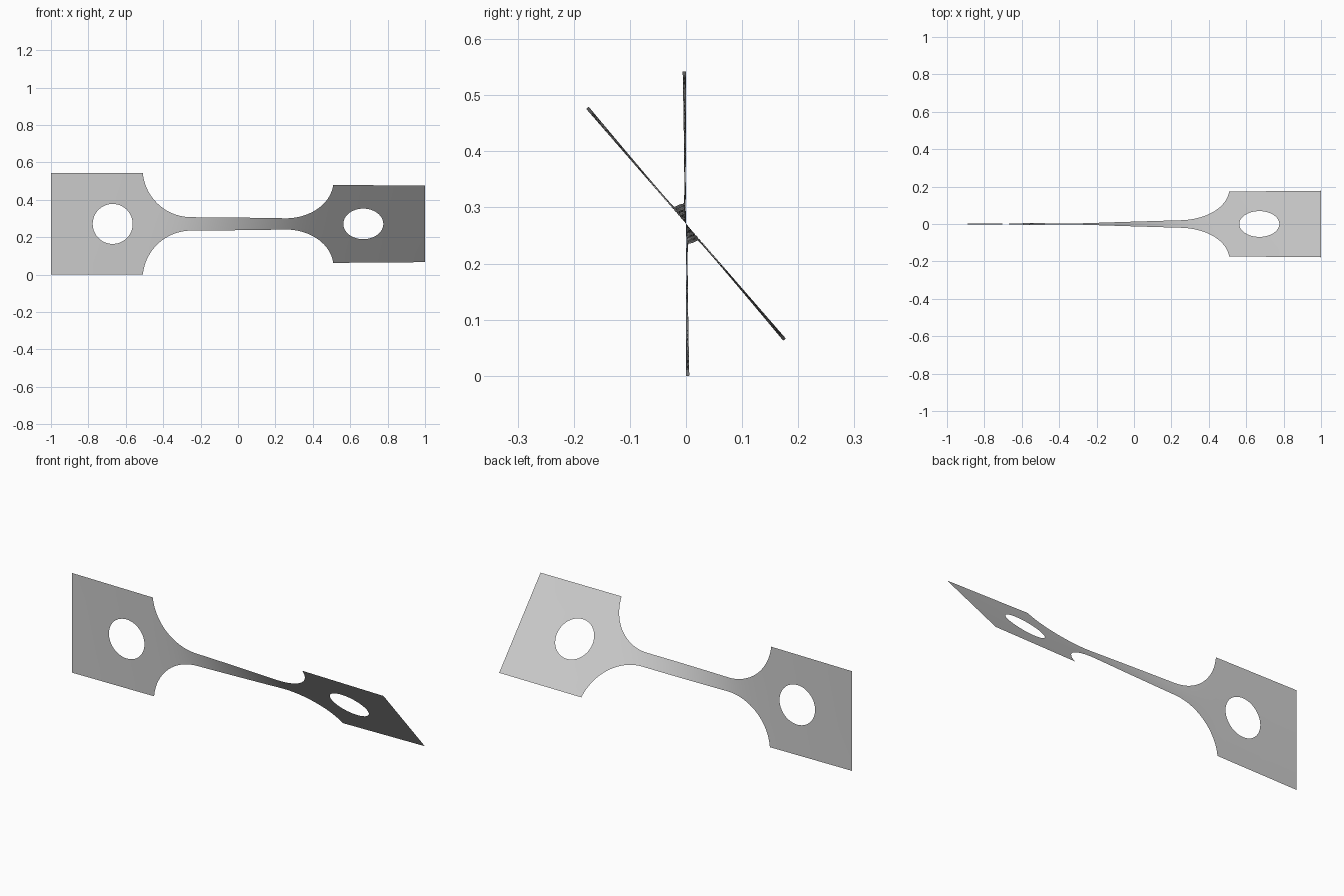
import bpy
import bmesh
from math import sin, cos, pi, sqrt, radians

cube = bpy.data.objects.get("Cube")
if cube:
    bpy.data.objects.remove(cube)

HALF = 0.271        # half height of the end tabs
NECK = 0.036        # half height of the neck
FILLET_X, FILLET_R = 0.25, 0.26
HOLE_X, HOLE_R = 0.67, 0.107
TWIST = radians(41)
ROWS = 4


def half_width(x):
    d = abs(x) - FILLET_X
    if d <= 0:
        return NECK
    if d >= FILLET_R:
        return HALF
    return min(HALF, NECK + FILLET_R - sqrt(FILLET_R ** 2 - d * d))


def hole_height(x):
    d = abs(x) - HOLE_X
    return sqrt(max(0, HOLE_R ** 2 - d * d))


# Stations along the strip: neck, fillet, tab and round hole, then mirrored
side = [FILLET_X * i / 12 for i in range(1, 13)]
fillet_end = FILLET_X + sqrt(FILLET_R ** 2 - (NECK + FILLET_R - HALF) ** 2)
reach = fillet_end - FILLET_X
side += [FILLET_X + reach * sin(pi / 2 * i / 20) for i in range(1, 21)]
side += [HOLE_X - HOLE_R * cos(pi * i / 24) for i in range(25)]
side += [0.85, 0.92, 1.0]
stations = [-x for x in reversed(side)] + [0.0] + side

# The twist builds up mostly where the strip is narrow
angles = [0.0]
for a, b in zip(stations, stations[1:]):
    angles.append(angles[-1] + (b - a) / half_width((a + b) / 2) ** 1.5)
angles = [t / angles[-1] * TWIST for t in angles]

# Upper and lower bands meet on the centre line except around the holes
bm = bmesh.new()
for sign in (1, -1):
    previous = None
    for x, angle in zip(stations, angles):
        low, high = hole_height(x), half_width(x)
        column = []
        for r in range(ROWS + 1):
            s = sign * (low + (high - low) * r / ROWS)
            column.append(bm.verts.new((x, -s * sin(angle), HALF + s * cos(angle))))
        if previous:
            for r in range(ROWS):
                quad = [previous[r], column[r], column[r + 1], previous[r + 1]]
                bm.faces.new(quad if sign > 0 else quad[::-1])
        previous = column
bmesh.ops.remove_doubles(bm, verts=bm.verts, dist=1e-5)

mesh = bpy.data.meshes.new("twisted_strip")
bm.to_mesh(mesh)
bm.free()
strip = bpy.data.objects.new("twisted_strip", mesh)
bpy.context.collection.objects.link(strip)

# Plain grey sheet
grey = bpy.data.materials.new("light_grey")
grey.use_nodes = True
colour = (0.6, 0.6, 0.6, 1)
grey.diffuse_color = colour
for node in grey.node_tree.nodes:
    if node.type == 'BSDF_PRINCIPLED':
        node.inputs["Base Color"].default_value = colour
mesh.materials.append(grey)

bpy.context.view_layer.objects.active = strip
strip.select_set(True)
bpy.ops.object.shade_smooth_by_angle()
